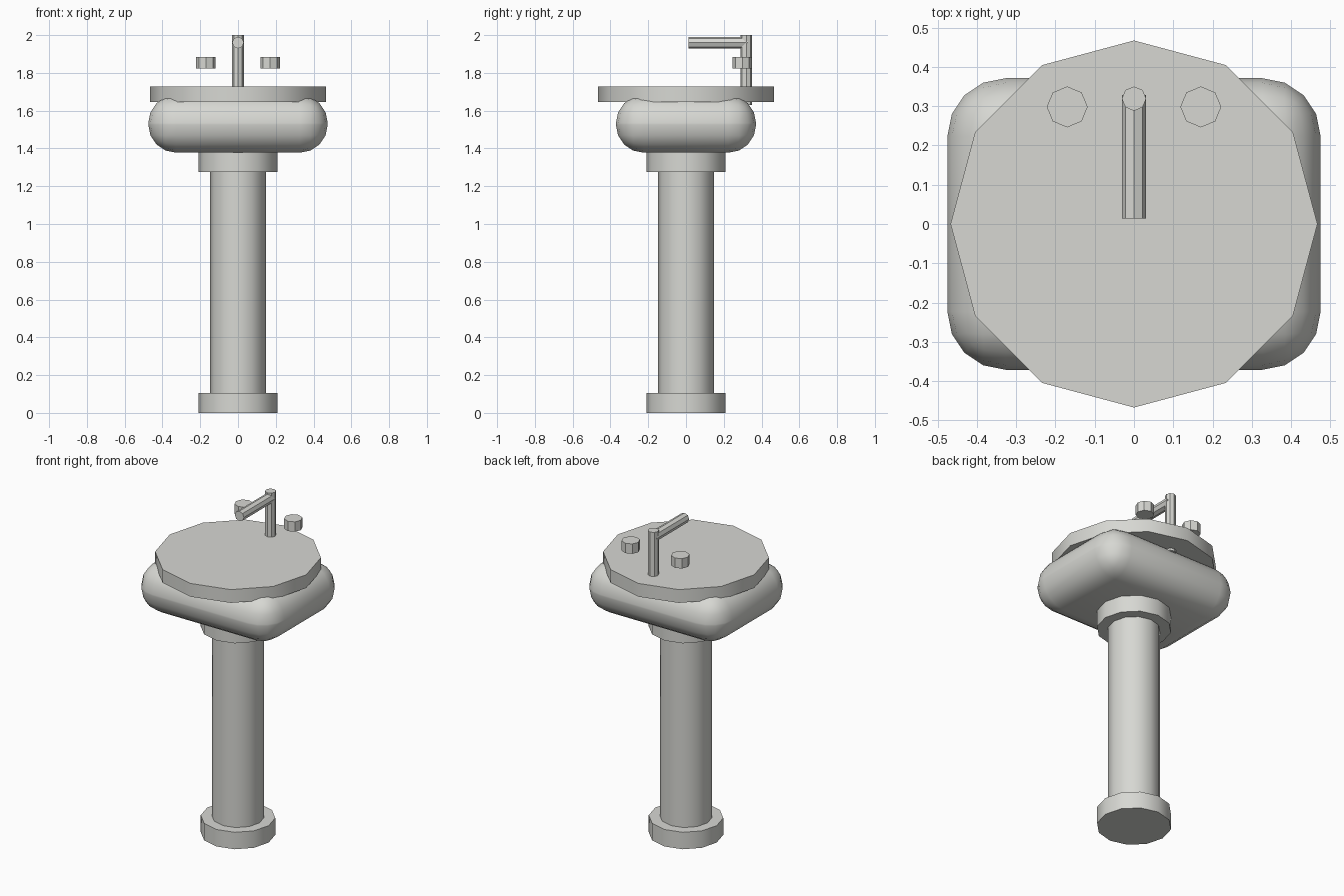
import bpy
import math

cube = bpy.data.objects.get("Cube")
if cube:
    bpy.data.objects.remove(cube, do_unlink=True)

# One ceramic colour for everything
ceramic = bpy.data.materials.new("pale_grey_ceramic")
ceramic.use_nodes = True
colour = (0.68, 0.685, 0.65, 1)
ceramic.diffuse_color = colour
ceramic.node_tree.nodes["Principled BSDF"].inputs["Base Color"].default_value = colour


def finish(name):
    obj = bpy.context.object
    obj.name = name
    obj.data.materials.append(ceramic)
    bpy.ops.object.shade_smooth_by_angle(angle=math.radians(35))
    return obj


def upright(name, radius, bottom, top, sides=12, x=0, y=0):
    bpy.ops.mesh.primitive_cylinder_add(
        vertices=sides, radius=radius, depth=top - bottom,
        location=(x, y, (bottom + top) / 2))
    return finish(name)


# Pedestal
upright("pedestal_foot", 0.21, 0, 0.105)
upright("pedestal_column", 0.147, 0.105, 1.275)
upright("pedestal_collar", 0.21, 1.275, 1.378)

# Rounded basin
bpy.ops.mesh.primitive_cube_add(size=1, location=(0, 0, 1.53))
basin = bpy.context.object
basin.scale = (0.95, 0.742, 0.305)
bpy.ops.object.transform_apply(location=False, rotation=False, scale=True)
bevel = basin.modifiers.new("rounding", "BEVEL")
bevel.width = 0.148
bevel.segments = 4
bpy.ops.object.modifier_apply(modifier=bevel.name)
finish("basin")

# Twelve-sided rim slab
upright("basin_rim", 0.467, 1.645, 1.727)

# Tap post, spout and the two handles
upright("tap_post", 0.031, 1.63, 2.0, sides=8, y=0.319)
bpy.ops.mesh.primitive_cylinder_add(
    vertices=8, radius=0.031, depth=0.315,
    location=(0, 0.171, 1.96), rotation=(math.pi / 2, 0, 0))
finish("tap_spout")
for side, label in ((1, "left"), (-1, "right")):
    upright(label + "_handle", 0.052, 1.824, 1.885, sides=8, x=side * 0.17, y=0.298)
